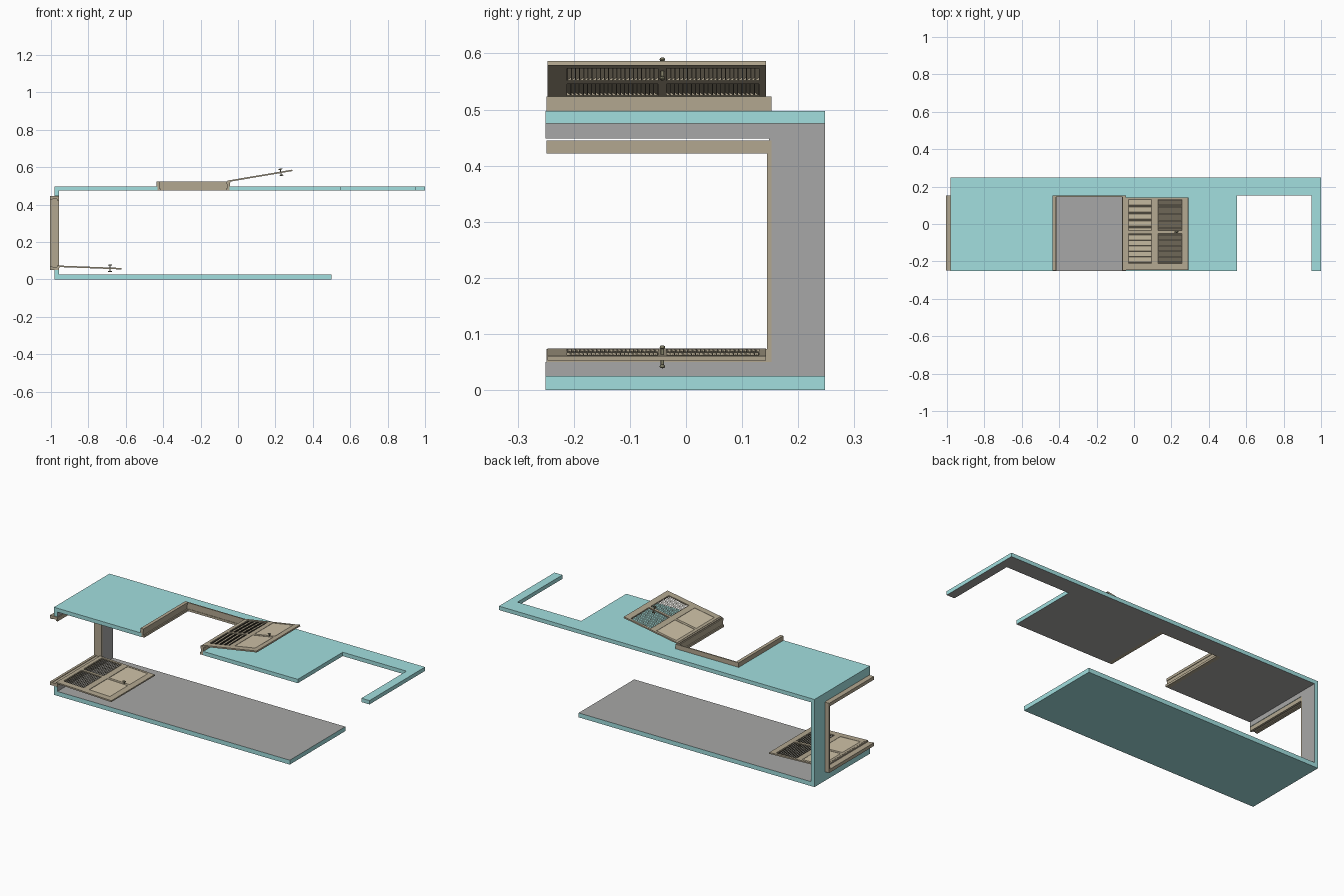
import bpy, bmesh, math
from mathutils import Matrix, Vector

if "Cube" in bpy.data.objects:
    bpy.data.objects.remove(bpy.data.objects["Cube"])


def material(name, rgb):
    m = bpy.data.materials.new(name)
    m.diffuse_color = (*rgb, 1)
    m.use_nodes = True
    m.node_tree.nodes["Principled BSDF"].inputs["Base Color"].default_value = m.diffuse_color
    return m


CYAN = material("pale_cyan_paint", (0.36, 0.74, 0.74))
GREY = material("interior_grey", (0.39, 0.39, 0.385))
BEIGE = material("beige_wood", (0.45, 0.39, 0.28))
OLIVE = material("olive_metal", (0.23, 0.22, 0.14))


def finish(name, bm, mats, matrix=None):
    bmesh.ops.recalc_face_normals(bm, faces=bm.faces)
    if matrix is not None:
        bm.transform(matrix)
    me = bpy.data.meshes.new(name)
    bm.to_mesh(me)
    bm.free()
    for m in mats:
        me.materials.append(m)
    ob = bpy.data.objects.new(name, me)
    bpy.context.collection.objects.link(ob)
    return ob


def box(bm, lo, hi, rot=0):
    """Box between two corners, optionally turned about its own x axis."""
    lo, hi = Vector(lo), Vector(hi)
    mat = (Matrix.Translation((lo + hi) / 2) @ Matrix.Rotation(rot, 4, 'X')
           @ Matrix.Diagonal((*(hi - lo), 1)))
    bmesh.ops.create_cube(bm, size=1, matrix=mat)


def slab(name, outline, to3d, extrude, inside):
    """Flat outline pushed to thickness; faces looking 'inside' are grey."""
    bm = bmesh.new()
    face = bm.faces.new([bm.verts.new(to3d(a, b)) for a, b in outline])
    out = bmesh.ops.extrude_face_region(bm, geom=[face])
    bmesh.ops.translate(bm, vec=extrude,
                        verts=[g for g in out["geom"] if isinstance(g, bmesh.types.BMVert)])
    bmesh.ops.recalc_face_normals(bm, faces=bm.faces)
    for f in bm.faces:
        f.material_index = 1 if f.normal.dot(Vector(inside)) > 0.9 else 0
    bmesh.ops.triangulate(bm, faces=[f for f in bm.faces if len(f.verts) > 4])
    return finish(name, bm, [CYAN, GREY])


# Floor, end wall with window opening, roof with two openings
slab("floor", [(-.98, -.25), (.5, -.25), (.5, .248), (-.98, .248)],
     lambda a, b: (a, b, 0), (0, 0, .025), (0, 0, 1))
slab("end_wall", [(-.25, .025), (.248, .025), (.248, .475), (-.25, .475),
                  (-.25, .448), (.148, .448), (.148, .05), (-.25, .05)],
     lambda a, b: (-.98, a, b), (.022, 0, 0), (1, 0, 0))
slab("roof", [(-.98, -.25), (-.43, -.25), (-.43, .15), (-.045, .15), (-.045, -.25),
              (.55, -.25), (.55, .153), (.95, .153), (.95, -.25), (1, -.25),
              (1, .248), (-.98, .248)],
     lambda a, b: (a, b, .475), (0, 0, .022), (0, 0, -1))


def frame(name, matrix):
    """Three-sided stepped frame: u along x (0 to .395), depth along z (0 to .048)."""
    bm = bmesh.new()
    steps = [(0, .012, .023), (.012, .034, .016), (.034, .048, .019)]
    for z0, z1, w in steps:
        box(bm, (0, -.249, z0), (w, .152, z1))
        box(bm, (.395 - w, -.249, z0), (.395, .152, z1))
        back = w * .35
        box(bm, (w, .152 - back, z0), (.395 - w, .152, z1))
    finish(name, bm, [BEIGE], matrix)


frame("roof_window_frame", Matrix.Translation((-.437, 0, .475)))
frame("wall_window_frame",
      Matrix.Translation((-.957, 0, .05)) @ Matrix.Rotation(math.radians(-90), 4, 'Y'))


def shutter(prefix, hinge, angle):
    place = Matrix.Translation(hinge) @ Matrix.Rotation(-angle, 4, 'Y')
    L, y0, y1, t = .34, -.247, .143, .004
    cells_x = [(.016, .142), (.176, .306)]
    cells_y = [(-.212, -.05), (-.035, .13)]

    # Border, middle rail and mullions
    bm = bmesh.new()
    for a, b in [(0, .016), (.142, .176), (.306, L)]:
        box(bm, (a, y0, -t), (b, y1, t))
    for a, b in cells_x:
        for c, d in [(y0, -.212), (-.05, -.035), (.13, y1)]:
            box(bm, (a, c, -t), (b, d, t))
    finish(prefix + "_shutter_border", bm, [BEIGE], place)

    # Louvres: the two halves are tilted opposite ways
    bm = bmesh.new()
    for (a, b), tilt in zip(cells_x, (-38, 38)):
        for c, d in cells_y:
            n = 22
            for i in range(n):
                y = c + (d - c) * (i + .5) / n
                box(bm, (a, y - .0046, -.0007), (b, y + .0046, .0007), math.radians(tilt))
    finish(prefix + "_shutter_louvres", bm, [BEIGE], place)

    # Handle: spindle with an oval knob on each face
    bm = bmesh.new()
    bmesh.ops.create_cone(bm, cap_ends=True, segments=12, radius1=.003, radius2=.003,
                          depth=.034, matrix=Matrix.Translation((.278, -.042, 0)))
    for s in (-1, 1):
        bmesh.ops.create_uvsphere(
            bm, u_segments=16, v_segments=8, radius=1,
            matrix=Matrix.Translation((.278, -.042, s * .017)) @ Matrix.Diagonal((.011, .005, .0035, 1)))
    ob = finish(prefix + "_shutter_handle", bm, [OLIVE], place)
    for p in ob.data.polygons:
        p.use_smooth = len(p.vertices) < 5


shutter("roof", (-.045, 0, .526), math.radians(9.6))
shutter("wall", (-.962, 0, .07), math.radians(-2.2))

# Hinge strips joining each shutter to its frame
for name, lo, hi in [("roof_hinge", (-.055, -.247, .519), (-.04, .143, .528)),
                     ("wall_hinge", (-.966, -.247, .062), (-.955, .143, .073))]:
    bm = bmesh.new()
    box(bm, lo, hi)
    finish(name, bm, [BEIGE])
